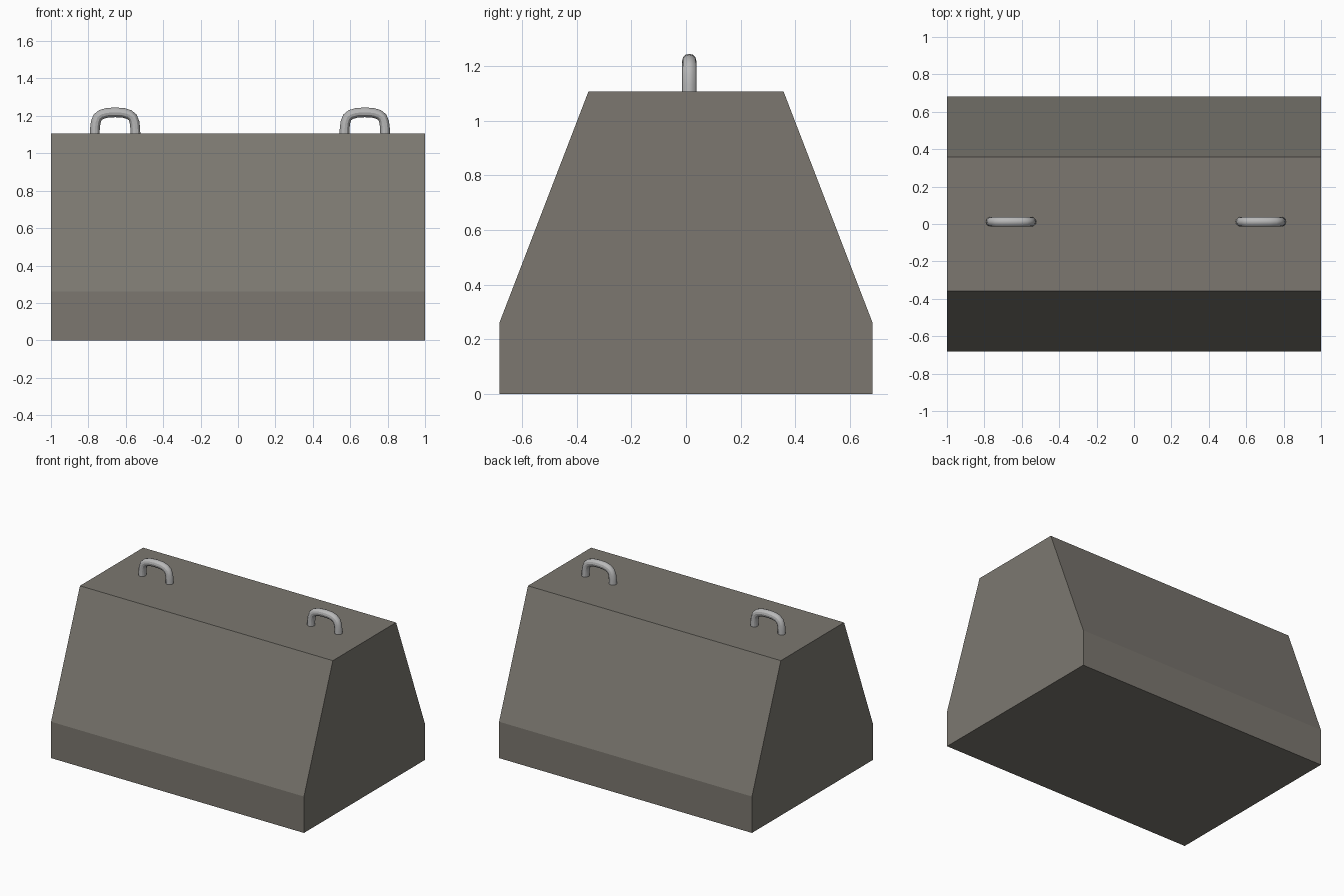
import bpy, bmesh

if "Cube" in bpy.data.objects:
    bpy.data.objects.remove(bpy.data.objects["Cube"])


def material(name, rgb):
    m = bpy.data.materials.new(name)
    m.diffuse_color = (*rgb, 1.0)
    m.use_nodes = True
    m.node_tree.nodes["Principled BSDF"].inputs["Base Color"].default_value = m.diffuse_color
    return m


concrete = material("concrete grey", (0.20, 0.187, 0.163))
steel = material("steel grey", (0.48, 0.48, 0.48))

# Concrete block: side profile (y, z) extruded along x
half = [(0.683, 0.0), (0.683, 0.26), (0.357, 1.107)]
profile = half + [(-y, z) for y, z in reversed(half)]
bm = bmesh.new()
face = bm.faces.new([bm.verts.new((-1, y, z)) for y, z in profile])
ext = bmesh.ops.extrude_face_region(bm, geom=[face])
bmesh.ops.translate(bm, vec=(2, 0, 0),
                    verts=[v for v in ext["geom"] if isinstance(v, bmesh.types.BMVert)])
bmesh.ops.recalc_face_normals(bm, faces=bm.faces)
mesh = bpy.data.meshes.new("concrete_block")
bm.to_mesh(mesh)
bm.free()
mesh.materials.append(concrete)
bpy.context.collection.objects.link(bpy.data.objects.new("concrete_block", mesh))


# Lifting handles: a round bar bent into a slightly arched loop
left = [(-0.109, 1.09), (-0.108, 1.13), (-0.104, 1.165), (-0.094, 1.192),
        (-0.075, 1.207), (-0.045, 1.216)]
path = left + [(0, 1.219)] + [(-x, z) for x, z in reversed(left)]


def handle(name, cx):
    cu = bpy.data.curves.new(name, "CURVE")
    cu.dimensions = "3D"
    cu.bevel_depth = 0.026
    cu.bevel_resolution = 4
    cu.use_fill_caps = True
    sp = cu.splines.new("POLY")
    sp.points.add(len(path) - 1)
    for p, (x, z) in zip(sp.points, path):
        p.co = (cx + x, 0.012, z, 1)
    cu.materials.append(steel)
    ob = bpy.data.objects.new(name, cu)
    bpy.context.collection.objects.link(ob)
    bpy.ops.object.select_all(action="DESELECT")
    ob.select_set(True)
    bpy.context.view_layer.objects.active = ob
    bpy.ops.object.convert(target="MESH")
    bpy.ops.object.shade_smooth_by_angle()


handle("left_lifting_handle", -0.657)
handle("right_lifting_handle", 0.678)
